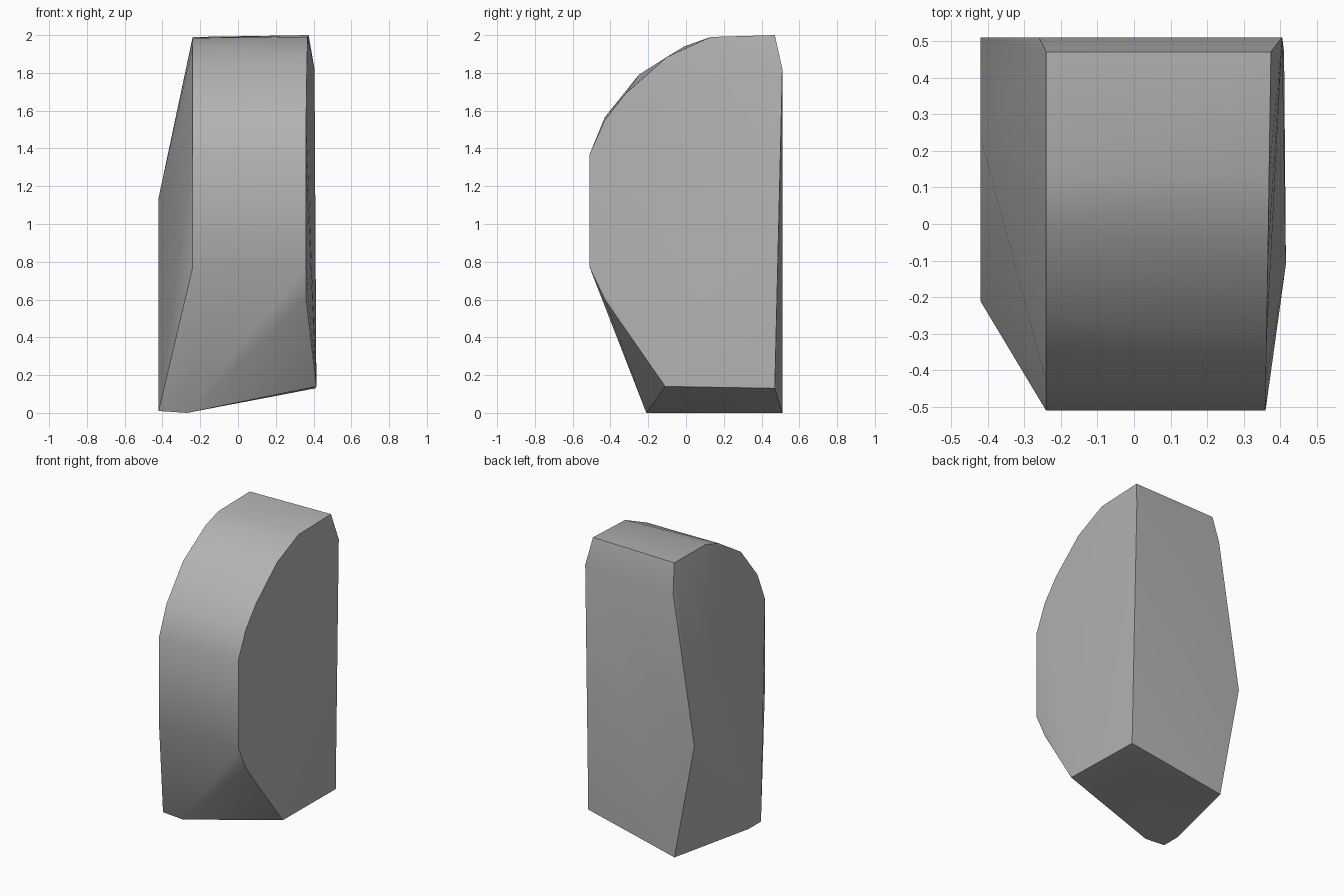
import bpy
import bmesh
import math

# Remove the default cube
default_cube = bpy.data.objects.get("Cube")
if default_cube:
    bpy.data.objects.remove(default_cube, do_unlink=True)


def make_material(name, colour):
    material = bpy.data.materials.new(name)
    material.use_nodes = True
    material.diffuse_color = colour
    shader = material.node_tree.nodes["Principled BSDF"]
    shader.inputs["Base Color"].default_value = colour
    return material


def convex_block(name, points, material):
    """Wrap a closed faceted block around the given corner points."""
    bm = bmesh.new()
    corners = [bm.verts.new(point) for point in points]
    result = bmesh.ops.convex_hull(bm, input=corners)
    loose = {item for key in ("geom_interior", "geom_unused")
             for item in result[key] if isinstance(item, bmesh.types.BMVert)}
    bmesh.ops.delete(bm, geom=list(loose), context="VERTS")
    bmesh.ops.dissolve_limit(bm, angle_limit=math.radians(0.5),
                             verts=bm.verts[:], edges=bm.edges[:])
    bmesh.ops.recalc_face_normals(bm, faces=bm.faces[:])
    mesh = bpy.data.meshes.new(name)
    bm.to_mesh(mesh)
    bm.free()
    mesh.materials.append(material)
    block = bpy.data.objects.new(name, mesh)
    bpy.context.collection.objects.link(block)
    return block


# Rounded front profiles (y, z), from the top of the back to the front
right_curve = [(.47, 1.99), (.13, 1.985), (-.01, 1.94), (-.25, 1.79),
               (-.43, 1.565), (-.51, 1.37), (-.51, .77)]
left_curve = [(.47, 2), (.13, 1.99), (-.1, 1.885), (-.32, 1.69),
              (-.43, 1.55), (-.51, 1.37), (-.51, .77), (-.43, .6)]

points = [(-.24, y, z) for y, z in right_curve]
points += [(.367 + .015 * y, y, z) for y, z in left_curve]

# Bulging lower right side
points += [(-.42, .24, 1.14), (-.42, .51, .8),
           (-.42, -.21, .01), (-.42, -.08, .01)]

# Upper corners of the back
points += [(-.26, .51, 1.8), (.405, .51, 1.82)]

# Slanted underside
points += [(-.27, .51, 0), (-.27, -.21, 0),
           (.415, -.11, .14), (.41, .47, .13)]

stone_grey = make_material("stone_grey", (.45, .45, .45, 1))
block = convex_block("faceted_stone_block", points, stone_grey)

# Smooth the gentle curves and keep the main edges sharp
bpy.ops.object.select_all(action="DESELECT")
block.select_set(True)
bpy.context.view_layer.objects.active = block
bpy.ops.object.shade_smooth_by_angle(angle=math.radians(30))
